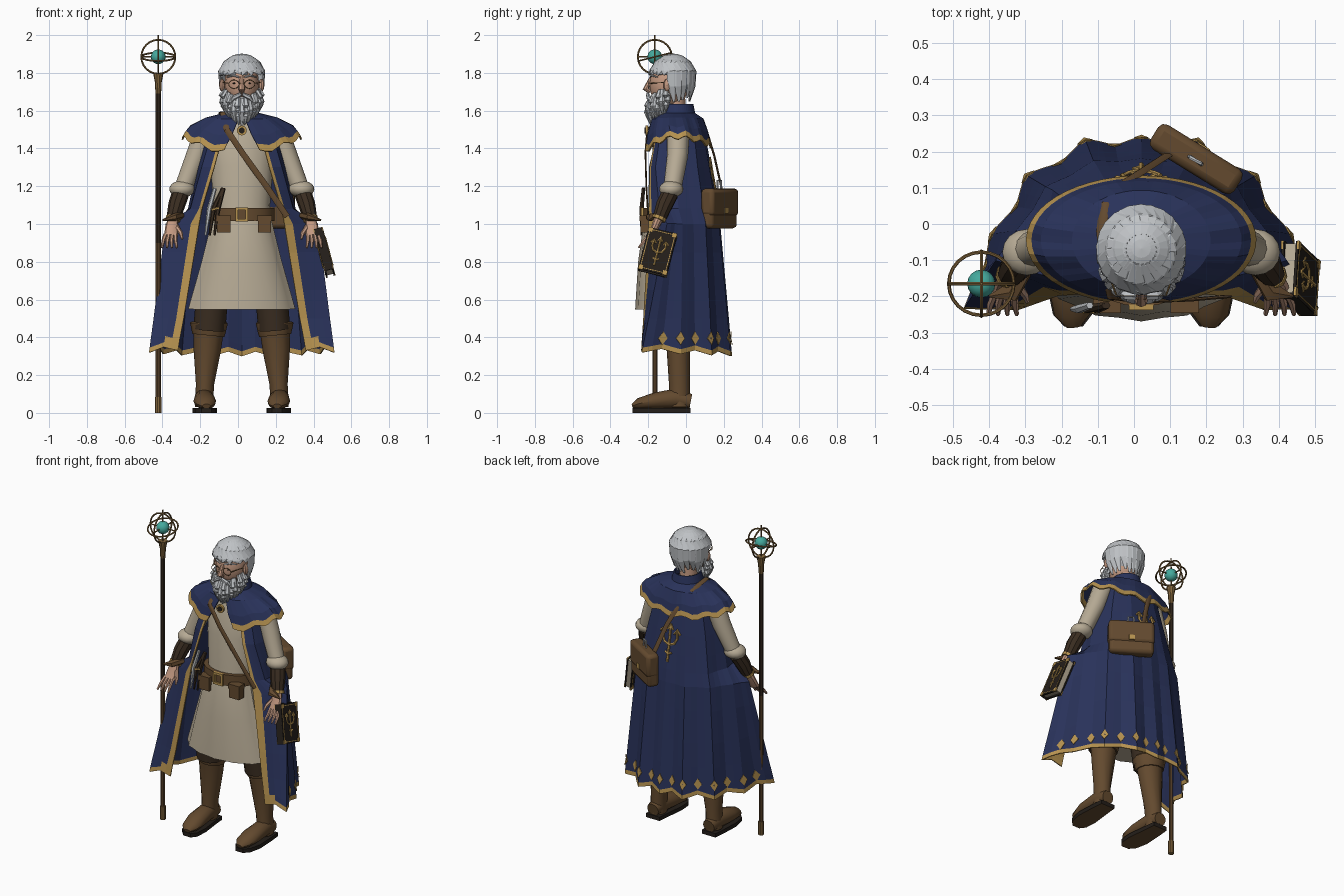
import bpy, bmesh, random
from math import sin, cos, pi, radians
from mathutils import Vector, Matrix

random.seed(4)
if "Cube" in bpy.data.objects:
    bpy.data.objects.remove(bpy.data.objects["Cube"])
CX = 0.02          # body axis
X, Y, Z = Vector((1, 0, 0)), Vector((0, 1, 0)), Vector((0, 0, 1))


def material(name, *rgb):
    m = bpy.data.materials.new(name)
    m.use_nodes = True
    m.diffuse_color = (*rgb, 1)
    m.node_tree.nodes["Principled BSDF"].inputs["Base Color"].default_value = (*rgb, 1)
    return m


BLUE = material("blue cloth", .022, .032, .102)
GOLD = material("gold trim", .47, .29, .08)
CREAM = material("cream linen", .47, .405, .3)
SKIN = material("skin", .55, .32, .22)
HAIR = material("grey hair", .52, .54, .56)
LEATHER = material("brown leather", .125, .068, .028)
DARK = material("dark brown", .042, .026, .015)
BLACK = material("black", .017, .013, .01)
TEAL = material("teal glass", .06, .4, .34)
BRONZE = material("bronze", .22, .13, .045)


def body(x, y, z):
    return Vector((CX + x, y, z))


def tube(bm, pts, radii, sides=8, mat=0, ref=Y, wave=0):
    """Sweep an ellipse along points; radii is one number or a list of numbers and (width, depth) pairs."""
    rings = []
    for i, p in enumerate(pts):
        d = (pts[min(i + 1, len(pts) - 1)] - pts[max(i - 1, 0)]).normalized()
        a = d.cross(ref).normalized()
        b = a.cross(d)
        r = radii[i] if isinstance(radii, list) else radii
        w, h = r if isinstance(r, tuple) else (r, r)
        rings.append([bm.verts.new(p + (a * w * cos(t) + b * h * sin(t)) * (1 + wave * (j % 2)))
                      for j, t in enumerate(2 * pi * k / sides for k in range(sides))])
    faces = [(q[j], q[(j + 1) % sides], s[(j + 1) % sides], s[j])
             for q, s in zip(rings, rings[1:]) for j in range(sides)]
    for f in faces + [rings[0], rings[-1]]:
        bm.faces.new(f).material_index = mat


def paint(verts, mat):
    for f in {f for v in verts for f in v.link_faces}:
        f.material_index = mat


def blob(bm, c, size, mat=0, u=16, v=10):
    m = Matrix.Translation(c) @ Matrix.Diagonal((*size, 1))
    paint(bmesh.ops.create_uvsphere(bm, u_segments=u, v_segments=v, radius=1, matrix=m)["verts"], mat)


def box(bm, c, size, mat=0, frame=Matrix()):
    m = frame @ Matrix.Translation(c) @ Matrix.Diagonal((*size, 1))
    paint(bmesh.ops.create_cube(bm, size=1, matrix=m)["verts"], mat)


def hoop(bm, c, r, thick, a, b, mat=0, n=24):
    """Ring of the given radius in the plane of a and b."""
    pts = [c + r * (a * cos(2 * pi * k / n) + b * sin(2 * pi * k / n)) for k in range(n + 1)]
    tube(bm, pts, thick, 6, mat, a.cross(b))


def grid(bm, rows, rule):
    vs = [[bm.verts.new(p) for p in row] for row in rows]
    for i in range(len(vs) - 1):
        for j in range(len(vs[0]) - 1):
            f = bm.faces.new((vs[i][j], vs[i][j + 1], vs[i + 1][j + 1], vs[i + 1][j]))
            f.material_index = rule(i, j)


def finish(bm, name, mats, smooth=True, solid=0, bevel=0):
    bmesh.ops.recalc_face_normals(bm, faces=bm.faces)
    me = bpy.data.meshes.new(name)
    bm.to_mesh(me)
    bm.free()
    ob = bpy.data.objects.new(name, me)
    bpy.context.collection.objects.link(ob)
    for m in mats:
        me.materials.append(m)
    if solid:
        mod = ob.modifiers.new("thickness", 'SOLIDIFY')
        mod.thickness, mod.offset = solid, 0
    if bevel:
        mod = ob.modifiers.new("soft edges", 'BEVEL')
        mod.width, mod.segments = bevel, 2
    if smooth:
        bpy.ops.object.select_all(action='DESELECT')
        ob.select_set(True)
        bpy.context.view_layer.objects.active = ob
        bpy.ops.object.shade_smooth_by_angle(angle=radians(35))


# Tunic with pleated skirt
bm = bmesh.new()
tube(bm, [body(0, y, z) for y, z in ((-.05, 1.57), (-.06, 1.48), (-.08, 1.3), (-.09, 1.1), (-.1, 1.02))],
     [(.08, .07), (.17, .09), (.165, .115), (.15, .11), (.155, .112)], 20)
tube(bm, [body(0, y, z) for y, z in ((-.1, 1.04), (-.105, .98), (-.11, .8), (-.105, .55))],
     [(.15, .108), (.165, .118), (.21, .138), (.28, .158)], 28, wave=.04)
finish(bm, "tunic", [CREAM])

# Cloak: half outlines from front edge round to the back centre, at falling heights
LEVELS = [
    (1.58, (.07, -.14), (.13, -.12), (.17, -.05), (.14, .03), (.07, .07), (0, .08)),
    (1.3, (.145, -.19), (.21, -.16), (.235, -.06), (.2, .06), (.1, .12), (0, .13)),
    (1.08, (.21, -.195), (.27, -.14), (.28, -.04), (.24, .09), (.12, .155), (0, .165)),
    (1.0, (.225, -.195), (.4, -.1), (.34, -.02), (.26, .1), (.13, .17), (0, .175)),
    (.3, (.34, -.235), (.49, -.235), (.405, -.03), (.31, .13), (.15, .225), (0, .23))]


def cloak_at(u, z, out=0):
    k = next(i for i in range(4) if z >= LEVELS[i + 1][0] or i == 3)
    top, low = LEVELS[k], LEVELS[k + 1]
    t = (top[0] - z) / (top[0] - low[0])
    h = min((1 - abs(u)) * 5, 4.999)
    i = int(h)
    row = [Vector(a).lerp(Vector(b), t) for a, b in zip(top[1:], low[1:])]
    p = row[i].lerp(row[i + 1], h - i)
    p = Vector((p.x * (1 if u >= 0 else -1), p.y))
    n = (p - Vector((0, -.05))).normalized()
    p += n * (out + .013 * max(0, 1.25 - z) * cos(u * 10 * pi) * (abs(u) < .75))
    return body(p.x, p.y, z)


us = [-1, -.95] + [k / 20 for k in range(-18, 19)] + [.95, 1]
rows = []
for z in (1.5, 1.4, 1.3, 1.18, 1.08, 1.0, .85, .65, .5, .37, .338, .312):
    row = [cloak_at(u, z) for u in us]
    if z < .4:
        for u, p in zip(us, row):
            p.z += .03 * u * u - .012 * cos(u * 10 * pi)
    rows.append(row)
bm = bmesh.new()
last = len(us) - 2
grid(bm, rows, lambda i, j: int(i == 10 or j in (0, last) or i == 9 and j in (1, last - 1)))
finish(bm, "cloak", [BLUE, GOLD], False, .006)

# Diamonds above the hem
bm = bmesh.new()
for k in range(-7, 8):
    u = k * .1
    bm.faces.new([bm.verts.new(cloak_at(u + du, .395 + dz, .008))
                  for du, dz in ((-.026, 0), (0, -.035), (.026, 0), (0, .035))])
finish(bm, "hem_diamonds", [GOLD], False, .004)


def fork(bm, place, s, mat=0):
    """Three-pronged ornament drawn in the plane given by place."""
    tube(bm, [place(0, -s), place(0, s)], .07 * s, 6, mat, X + Y)
    for e in (-1, 1):
        tube(bm, [place(e * x * s, z * s) for x, z in ((0, -.1), (.3, 0), (.45, .3), (.4, .7))],
             .07 * s, 6, mat, X + Y)
        tube(bm, [place(e * x * s, z * s) for x, z in ((.25, .5), (.4, .75), (.6, .5))], .06 * s, 6, mat, X + Y)
        tube(bm, [place(0, .95 * s), place(e * .15 * s, .7 * s)], .06 * s, 6, mat, X + Y)
        tube(bm, [place(0, -.6 * s), place(e * .2 * s, -.5 * s)], .06 * s, 6, mat, X + Y)


bm = bmesh.new()
fork(bm, lambda x, z: Vector((CX + x, cloak_at(x * 2, z + 1.24).y + .004, z + 1.24)), .115)
finish(bm, "cloak_ornament", [GOLD])

# Shoulder cape with scalloped hem
rows = []
for rx, ry, z, w, gap in ((.075, .08, 1.635, 0, .05), (.09, .09, 1.585, 0, .06), (.19, .135, 1.56, .1, .1),
                          (.275, .16, 1.515, .6, .19), (.3, .168, 1.485, .9, .26), (.315, .175, 1.458, 1, .3)):
    row = []
    for k in range(49):
        t = -pi / 2 + gap + (2 * pi - 2 * gap) * k / 48
        drop = w * ((.065 - .02 * sin(t)) * sin(t) ** 2 + .012 * cos(12 * t))
        row.append(body(rx * cos(t), -.045 + ry * sin(t), z - drop))
    rows.append(row)
bm = bmesh.new()
grid(bm, rows, lambda i, j: int(i == 4))
finish(bm, "shoulder_cape", [BLUE, GOLD], False, .008)

# Head: face, nose, ears, eyes
bm = bmesh.new()
blob(bm, body(0, -.09, 1.74), (.092, .104, .13))
tube(bm, [body(0, -.06, 1.68), body(0, -.05, 1.5)], .055, 12)
tube(bm, [body(0, y, z) for y, z in ((-.178, 1.785), (-.197, 1.745), (-.212, 1.715), (-.19, 1.7))],
     [.01, .013, .018, .012])
for s in (-1, 1):
    blob(bm, body(s * .104, -.1, 1.735), (.016, .02, .034), 0, 8, 6)
    blob(bm, body(s * .038, -.178, 1.745), (.01, .009, .004), 1, 8, 6)
finish(bm, "head", [SKIN, BLACK])

# Spectacles
bm = bmesh.new()
for s in (-1, 1):
    hoop(bm, body(s * .041, -.199, 1.74), .028, .002, X, Z * .8, 0, 16)
    tube(bm, [body(s * .069, -.196, 1.745), body(s * .104, -.1, 1.75)], .0025, 6, 0, Z)
tube(bm, [body(-.013, -.207, 1.745), body(.013, -.207, 1.745)], .0025, 6)
finish(bm, "spectacles", [BRONZE])

# Hair: rounded cap with flat swept locks
bm = bmesh.new()
blob(bm, body(0, -.068, 1.785), (.119, .115, .117), 0, 20, 14)
bmesh.ops.delete(bm, geom=[v for v in bm.verts if v.co.z < 1.67 or v.co.y < -.075 and v.co.z < 1.795],
                 context='VERTS')
for k in range(22):
    t = 2 * pi * k / 22 + random.uniform(-.06, .06)
    front = sin(t) < -.12
    low = (1.8 if front else 1.66) + random.uniform(-.015, .015)
    pts = [body(r * cos(t + twist), -.07 + r * sin(t + twist), z)
           for r, z, twist in ((.04, 1.892, -.4), (.09, 1.858, -.2), (.118, 1.81, 0),
                               (.119 if front else .113, (1.81 + low) / 2, 0), (.11 if front else .09, low, .1))]
    tube(bm, pts, [(.006, .004), (.024, .006), (.028, .007), (.024, .007), (.006, .004)], 6, 0,
         Vector((cos(t), sin(t), .4)))
finish(bm, "hair", [HAIR], False)

# Beard, moustache and brows
bm = bmesh.new()
blob(bm, body(0, -.13, 1.622), (.085, .072, .07), 0, 14, 8)
for layer in range(3):
    for k in range(-7, 8):
        a = k * .22 + random.uniform(-.06, .06)
        top = 1.665 - .025 * layer + .05 * sin(a) ** 2
        end = 1.515 + .07 * sin(a) ** 2 + .03 * (2 - layer) * (k % 2) + random.uniform(0, .015)
        pts = [body(r * sin(a), -.1 - r * cos(a), z)
               for r, z in ((.088, top), (.112 - .005 * layer, (top + end) / 2), (.085, end))]
        tube(bm, pts, [.012, (.018, .012), .003], 6, 0, Vector((sin(a), -cos(a), .2)))
for s in (-1, 1):
    tube(bm, [body(s * x, y, z) for x, y, z in ((.004, -.203, 1.687), (.04, -.198, 1.67), (.075, -.175, 1.63))],
         [.01, .013, .003], 6)
    tube(bm, [body(s * .014, -.19, 1.777), body(s * .045, -.182, 1.787), body(s * .078, -.15, 1.777)],
         [.004, .006, .003], 6)
finish(bm, "beard", [HAIR], False)

# Arms, legs and boots
for s, side in ((1, "left"), (-1, "right")):
    def at(x, y, z):
        return body(s * x, y, z)
    bm = bmesh.new()
    tube(bm, [at(.19, -.04, 1.49), at(.24, -.045, 1.36), at(.305, -.07, 1.2)], [.06, .056, .048], 12)
    blob(bm, at(.316, -.078, 1.185), (.068, .064, .045))
    finish(bm, side + "_sleeve", [CREAM])
    bm = bmesh.new()
    tube(bm, [at(.325, -.085, 1.16), at(.345, -.115, 1.1), at(.365, -.145, 1.02)], [.046, .045, .035], 10)
    tube(bm, [at(.362, -.14, 1.035), at(.366, -.146, 1.02)], .039, 10, 1)
    tube(bm, [at(.32, -.13, 1.045), at(.36, -.19, 1.035), at(.42, -.2, 1.02)], [.02, (.02, .03), .004], 6, 2)
    finish(bm, side + "_bracer", [DARK, GOLD, LEATHER])
    bm = bmesh.new()
    tube(bm, [at(.365, -.145, 1.03), at(.37, -.165, .98), at(.375, -.19, .935)],
         [.026, (.036, .02), (.036, .018)], 10)
    for k in range(4):
        x = .35 + k * .018
        tube(bm, [at(x, -.19, .945), at(x + k * .004, -.22, .91), at(x + k * .008 - .006, -.25, .875)],
             [.011, .01, .006], 6)
    tube(bm, [at(.345, -.165, .985), at(.322, -.195, .95), at(.315, -.215, .92)], [.013, .011, .006], 6)
    finish(bm, side + "_hand", [SKIN])
    bm = bmesh.new()
    tube(bm, [at(.15, -.08, .7), at(.172, -.06, .44)], .085, 12, 1)
    tube(bm, [at(.2, -.035, .03), at(.195, -.035, .15), at(.183, -.04, .33), at(.175, -.045, .44)],
         [(.048, .056), (.048, .055), (.072, .062), (.08, .075)], 12)
    tube(bm, [at(.177, -.045, .41), at(.175, -.045, .43), at(.174, -.045, .475), at(.174, -.045, .485)],
         [(.085, .08), (.09, .085), (.1, .092), (.09, .085)], 12)
    foot = [(.2, .025, .048), (.2, -.05, .055), (.196, -.17, .065), (.19, -.25, .054), (.187, -.283, .026)]
    tube(bm, [at(x, y, z) for (x, y, w), z in zip(foot, (.06, .075, .063, .048, .036))],
         [(.04, .04), (.052, .055), (.06, .043), (.05, .03), (.022, .012)], 12, 0, Z)
    # flat sole
    rim = [at(x + w, y, 0) for x, y, w in foot] + [at(x - w, y, 0) for x, y, w in reversed(foot)]
    base = bm.faces.new([bm.verts.new(p) for p in rim])
    top = [v for v in bmesh.ops.extrude_face_region(bm, geom=[base])["geom"] if isinstance(v, bmesh.types.BMVert)]
    bmesh.ops.translate(bm, verts=top, vec=Z * .025)
    paint(top, 2)
    finish(bm, side + "_leg_and_boot", [LEATHER, DARK, BLACK])

# Belt with buckle, pouches and hanging tools
bm = bmesh.new()
tube(bm, [body(0, -.1, 1.085), body(0, -.1, 1.015)], [(.172, .128)] * 2, 24)
for x in (-.095, .12):
    box(bm, body(x, -.215, .995), (.07, .05, .08))
    box(bm, body(x, -.218, 1.03), (.078, .055, .03))
for e in (-1, 1):
    box(bm, body(e * .027, -.23, 1.05), (.014, .016, .076), 1)
    box(bm, body(0, -.23, 1.05 + e * .031), (.068, .016, .014), 1)
for x, lean, m in ((-.15, .05, 2), (-.172, .03, 3), (-.125, .03, 2)):
    tube(bm, [body(x - .02, -.235, .94), body(x, -.235, 1.08), body(x + lean, -.225, 1.19)], [.006, .013, .01], 6, m)
tube(bm, [body(-.16, -.24, 1.075), body(-.12, -.24, 1.085)], .008, 6, 1)
finish(bm, "belt", [LEATHER, GOLD, DARK, HAIR])

# Medallion at the throat
bm = bmesh.new()
tube(bm, [body(0, -.2, 1.495), body(0, -.215, 1.495)], .026, 16, 0, Z)
tube(bm, [body(0, -.214, 1.495), body(0, -.219, 1.495)], .016, 12, 1, Z)
finish(bm, "medallion", [GOLD, BLACK])

# Satchel, its fittings and strap
frame = Matrix.Translation((.17, .176, 1.08)) @ Matrix.Rotation(radians(-31.7), 4, 'Z')
bm = bmesh.new()
box(bm, (0, 0, 0), (.265, .073, .205), 0, frame)
box(bm, (0, .004, .035), (.272, .079, .145), 0, frame)
finish(bm, "satchel", [LEATHER], bevel=.02)
bm = bmesh.new()
box(bm, (0, .043, -.01), (.035, .008, .03), 0, frame)
tube(bm, [frame @ Vector((x, 0, z)) for x, z in ((-.02, .1), (-.016, .15), (.016, .15), (.02, .1))], .006, 6, 1)
finish(bm, "satchel_fittings", [GOLD, HAIR])
bm = bmesh.new()
tube(bm, [Vector(p) for p in ((-.08, -.1, 1.59), (-.06, -.205, 1.5), (.02, -.215, 1.38),
                              (.15, -.21, 1.2), (.26, -.2, 1.04))], [(.016, .005)] * 5, 6, 0, Y)
tube(bm, [Vector(p) for p in ((-.08, -.1, 1.59), (-.09, -.02, 1.59), (-.08, .055, 1.565), (-.025, .115, 1.475),
                              (.03, .15, 1.36), (.1, .195, 1.16))],
     [(.015, .006)] * 6, 6, 0, Vector((-.2, .5, .8)))
finish(bm, "satchel_strap", [LEATHER])

# Book at the left hand, spine to the front
frame = (Matrix.Translation((.457, -.15, .85)) @ Matrix.Rotation(radians(-15), 4, 'Y')
         @ Matrix.Rotation(radians(-14), 4, 'X'))
bm = bmesh.new()
box(bm, (0, 0, 0), (.035, .145, .215), 1, frame)
box(bm, (0, -.074, 0), (.045, .008, .235), 0, frame)
for e in (-1, 1):
    box(bm, (e * .02, 0, 0), (.008, .155, .235), 0, frame)
    for f in (-1, 1):
        box(bm, (f * .023, e * .068, 0), (.006, .004, .215), 2, frame)
        box(bm, (f * .023, 0, e * .107), (.006, .136, .004), 2, frame)
        for z in (-.106, .106):
            box(bm, (f * .023, e * .066, z), (.006, .024, .024), 2, frame)
    fork(bm, lambda x, z: frame @ Vector((e * .024, x, z)), .08, 2)
finish(bm, "book", [BLACK, CREAM, GOLD], False)

# Staff with caged orb
foot, orb = Vector((-.422, -.165, 0)), Vector((-.422, -.165, 1.885))
bm = bmesh.new()
tube(bm, [foot + Z * .9, foot + Z * 1.7], .0135, 10)
tube(bm, [foot + Z * .07, foot + Z * .9], .0135, 10, 3)
tube(bm, [foot, foot + Z * .085], .017, 10, 1)
tube(bm, [foot + Z * z for z in (1.69, 1.75, 1.8)], [.015, .018, .028], 10, 1)
tube(bm, [foot + Z * 1.79, foot + Z * 2], [.005, .004], 6, 1)
for a, b in ((X, (Y + Z * .25).normalized()), (X, Z), (Y, Z)):
    hoop(bm, orb, .09, .005, a, b, 1)
for a, r in ((X, Y), (Y, Z)):
    tube(bm, [orb - a * .09, orb + a * .09], .004, 6, 1, r)
blob(bm, orb, (.039, .039, .039), 2)
finish(bm, "staff", [DARK, BRONZE, TEAL, LEATHER])
